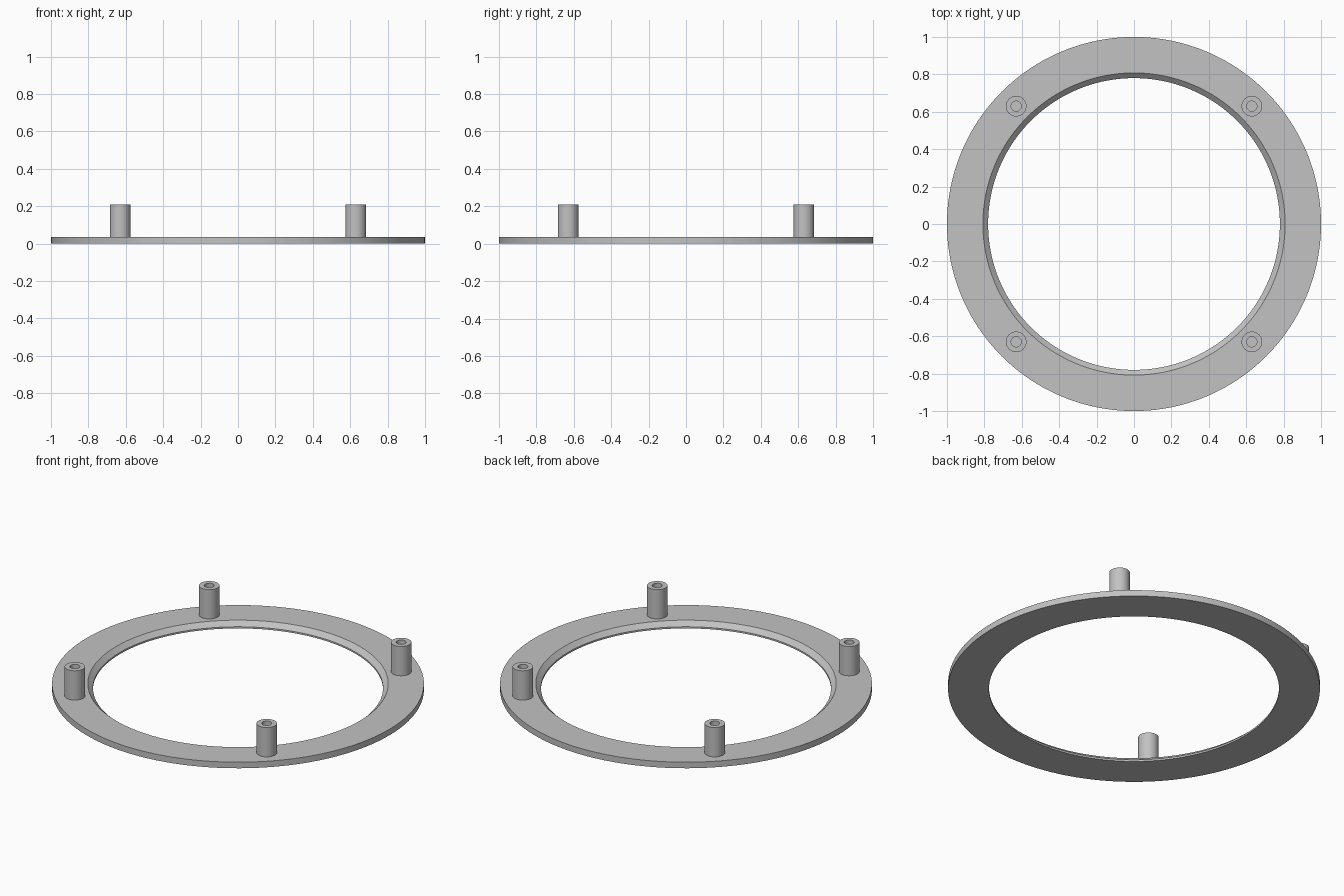
import bpy, bmesh, math

cube = bpy.data.objects.get("Cube")
if cube:
    bpy.data.objects.remove(cube, do_unlink=True)

# Single plain grey
grey = bpy.data.materials.new("plain grey")
grey.use_nodes = True
colour = (0.54, 0.54, 0.54, 1)
grey.diffuse_color = colour
for node in grey.node_tree.nodes:
    if node.type == "BSDF_PRINCIPLED":
        node.inputs["Base Color"].default_value = colour


def lathe(name, profile, segments, location=(0, 0, 0)):
    """Turn a closed (radius, height) profile around z."""
    bm = bmesh.new()
    rings = []
    for i in range(segments):
        a = 2 * math.pi * i / segments
        rings.append([bm.verts.new((r * math.cos(a), r * math.sin(a), z))
                      for r, z in profile])
    n = len(profile)
    for i in range(segments):
        here, after = rings[i], rings[(i + 1) % segments]
        for j in range(n):
            k = (j + 1) % n
            bm.faces.new((here[j], after[j], after[k], here[k]))
    bmesh.ops.recalc_face_normals(bm, faces=bm.faces)
    mesh = bpy.data.meshes.new(name)
    bm.to_mesh(mesh)
    bm.free()
    mesh.materials.append(grey)
    obj = bpy.data.objects.new(name, mesh)
    obj.location = location
    bpy.context.collection.objects.link(obj)
    bpy.ops.object.select_all(action="DESELECT")
    obj.select_set(True)
    bpy.context.view_layer.objects.active = obj
    bpy.ops.object.shade_smooth_by_angle(angle=math.radians(30))
    return obj


# Flat ring with a chamfered inner rim above a thin straight lip
top = 0.036
lathe("ring", [(1, 0), (1, top), (0.808, top), (0.78, 0.01), (0.78, 0)], 160)

# Four hollow posts, slightly sunk into the ring
sunk = top - 0.006
post = [(0.055, sunk), (0.055, 0.21), (0.027, 0.21), (0.027, sunk)]
for side, x in (("left", 0.63), ("right", -0.63)):
    for end, y in (("front", -0.63), ("back", 0.63)):
        lathe(f"{end}_{side}_post", post, 48, (x, y, 0))
